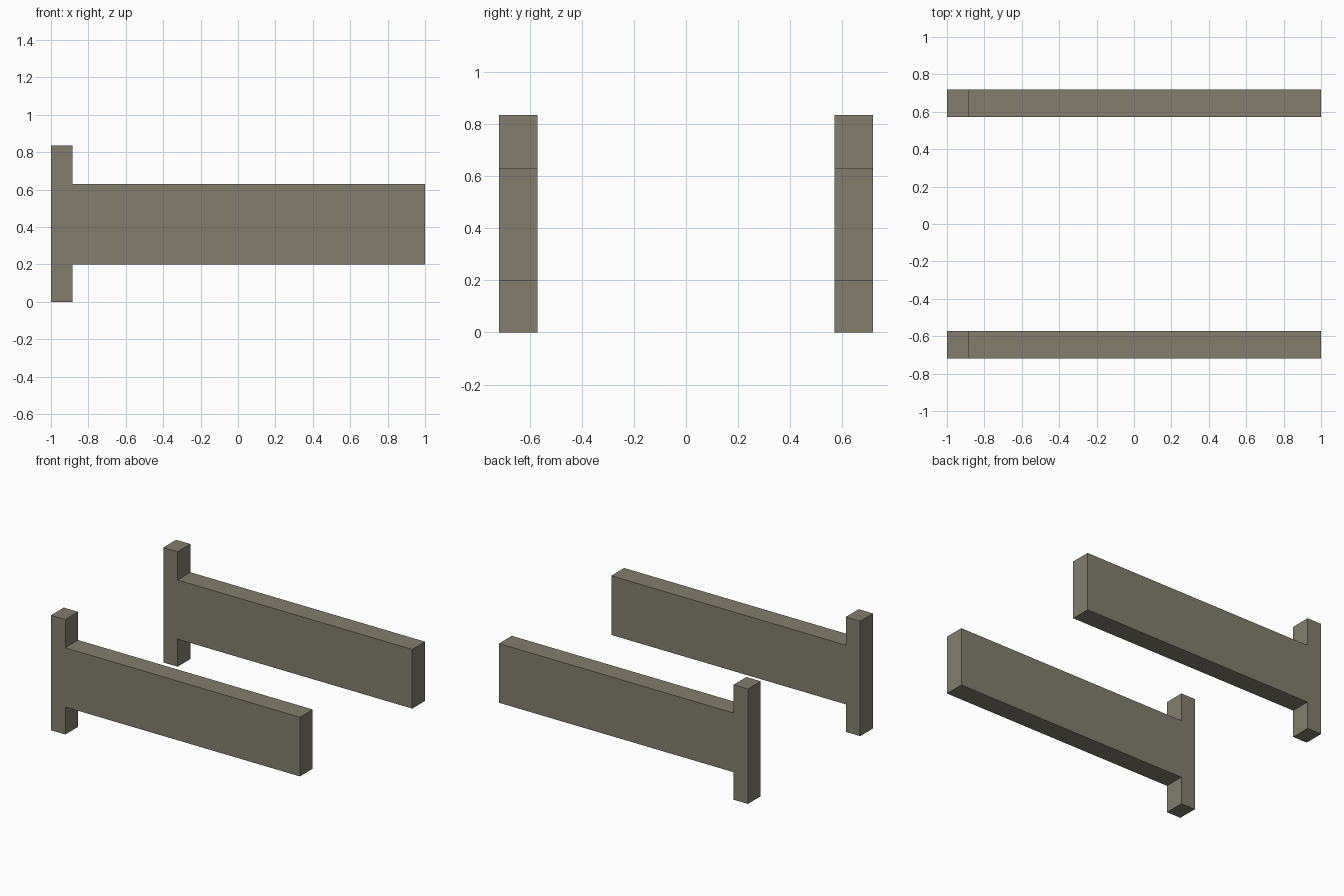
import bpy, bmesh

if "Cube" in bpy.data.objects:
    bpy.data.objects.remove(bpy.data.objects["Cube"])

mat = bpy.data.materials.new("drab stone grey")
mat.diffuse_color = (0.223, 0.209, 0.153, 1)
mat.use_nodes = True
mat.node_tree.nodes["Principled BSDF"].inputs["Base Color"].default_value = mat.diffuse_color

# Side outline: short upright post with a long beam (x, z)
X0, X1, X2 = -1.0, -0.885, 1.0
Z0, Z1, Z2, Z3 = 0.0, 0.2, 0.63, 0.835
OUTLINE = [(X0, Z0), (X1, Z0), (X1, Z1), (X2, Z1),
           (X2, Z2), (X1, Z2), (X1, Z3), (X0, Z3)]
INNER, OUTER = 0.571, 0.718


def rail(name, y0, y1):
    """Extrude the outline from y0 to y1."""
    bm = bmesh.new()
    face = bm.faces.new([bm.verts.new((x, y0, z)) for x, z in OUTLINE])
    ext = bmesh.ops.extrude_face_region(bm, geom=[face], use_keep_orig=True)
    verts = [g for g in ext["geom"] if isinstance(g, bmesh.types.BMVert)]
    bmesh.ops.translate(bm, verts=verts, vec=(0, y1 - y0, 0))
    bmesh.ops.recalc_face_normals(bm, faces=bm.faces)
    mesh = bpy.data.meshes.new(name)
    bm.to_mesh(mesh)
    bm.free()
    mesh.materials.append(mat)
    bpy.context.collection.objects.link(bpy.data.objects.new(name, mesh))


# Matching pair of rails
rail("front_rail", -OUTER, -INNER)
rail("back_rail", INNER, OUTER)
